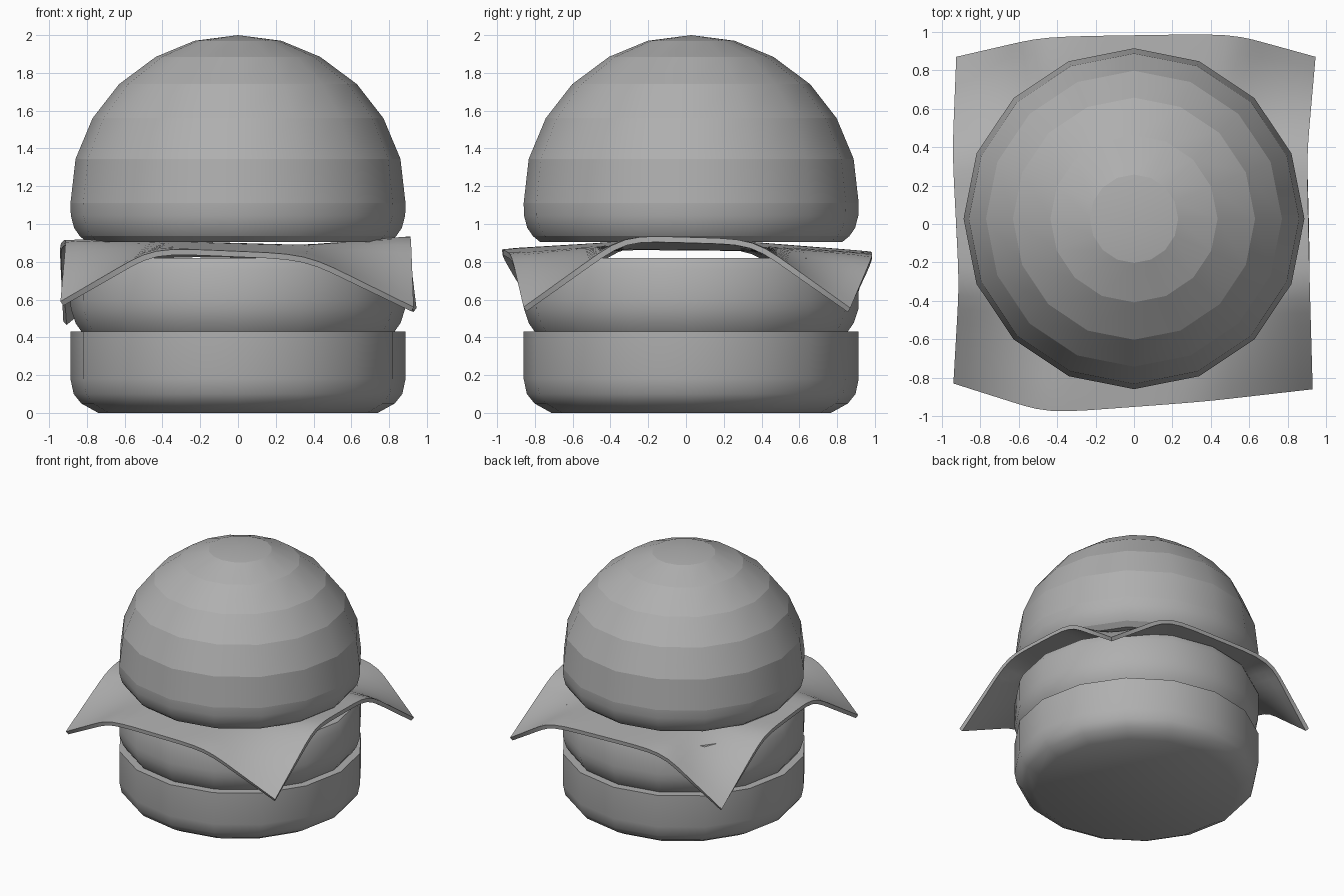
import bpy, bmesh, math

cube = bpy.data.objects.get("Cube")
if cube:
    bpy.data.objects.remove(cube, do_unlink=True)

SIDES = 16
CENTRE_Y = 0.0275

grey = bpy.data.materials.new("mid grey")
grey.use_nodes = True
colour = (0.43, 0.43, 0.43, 1)
grey.diffuse_color = colour
grey.node_tree.nodes["Principled BSDF"].inputs["Base Color"].default_value = colour


def add_object(name, bm):
    for f in bm.faces:
        f.smooth = True
    mesh = bpy.data.meshes.new(name)
    bm.to_mesh(mesh)
    bm.free()
    obj = bpy.data.objects.new(name, mesh)
    bpy.context.collection.objects.link(obj)
    mesh.materials.append(grey)
    return obj


def lathe(name, profile, sharp_rings, tip=None):
    """Spin (radius, height) points around the stack axis and cap both ends."""
    bm = bmesh.new()
    rings = []
    for r, z in profile:
        ring = []
        for i in range(SIDES):
            a = math.tau * i / SIDES
            ring.append(bm.verts.new((r * math.cos(a), CENTRE_Y + r * math.sin(a), z)))
        rings.append(ring)
    for low, high in zip(rings, rings[1:]):
        for i in range(SIDES):
            j = (i + 1) % SIDES
            bm.faces.new((low[i], low[j], high[j], high[i]))
    bm.faces.new(rings[0][::-1])
    top = bm.faces.new(rings[-1])
    # Crisp horizontal bands
    for n in sharp_rings:
        for i in range(SIDES):
            bm.edges.get((rings[n][i], rings[n][i - 1])).smooth = False
    # Low pointed crown instead of a flat cap
    if tip:
        bmesh.ops.poke(bm, faces=[top])["verts"][0].co.z = tip
    return add_object(name, bm)


# Buns and patty
lathe("bottom_bun", [(0.74, 0), (0.83, 0.05), (0.87, 0.1), (0.887, 0.18), (0.887, 0.43)],
      sharp_rings=[4])
lathe("patty", [(0.83, 0.432), (0.86, 0.475), (0.885, 0.55), (0.887, 0.6),
                (0.887, 0.76), (0.86, 0.82)], sharp_rings=[0, 5])
lathe("top_bun", [(0.8, 0.905), (0.838, 0.936), (0.868, 0.98), (0.885, 1.045),
                  (0.887, 1.11), (0.86, 1.345), (0.77, 1.56), (0.63, 1.74),
                  (0.435, 1.885), (0.23, 1.97)],
      sharp_rings=[0, 1, 4, 5, 6, 7, 8, 9], tip=2.0)

# Cheese slice: a draped square sheet with drooping corners
rows = [
    [(-.94, -.83, .59), (-.45, -.985, .875), (.36, -.925, .84), (.93, -.86, .56)],
    [(-.91, -.31, .925), (-.35, -.33, .91), (.35, -.33, .89), (.915, -.33, .94)],
    [(-.945, .37, .89), (-.35, .33, .91), (.35, .33, .885), (.90, .36, .92)],
    [(-.925, .87, .485), (-.47, .975, .86), (.51, .99, .84), (.945, .87, .555)],
]
bm = bmesh.new()
grid = [[bm.verts.new(p) for p in row] for row in rows]
for i in range(3):
    for j in range(3):
        bm.faces.new((grid[i][j], grid[i][j + 1], grid[i + 1][j + 1], grid[i + 1][j]))
bmesh.ops.subdivide_edges(bm, edges=bm.edges[:], cuts=7, use_grid_fill=True)

# Soften the folds while keeping the outline and the four tips in place
for step in range(3):
    moved = []
    for v in bm.verts:
        if len(v.link_edges) > 2:
            near = [e.other_vert(v).co for e in v.link_edges
                    if e.is_boundary or not v.is_boundary]
            moved.append((v, (v.co + sum(near, v.co * 0) / len(near)) / 2))
    for v, co in moved:
        v.co = co

cheese = add_object("cheese_slice", bm)
thick = cheese.modifiers.new("thickness", 'SOLIDIFY')
thick.thickness = 0.03
thick.offset = -1

# Keep the cut rim of the slice crisp
split = cheese.modifiers.new("crisp_rim", 'EDGE_SPLIT')
split.split_angle = math.radians(50)
